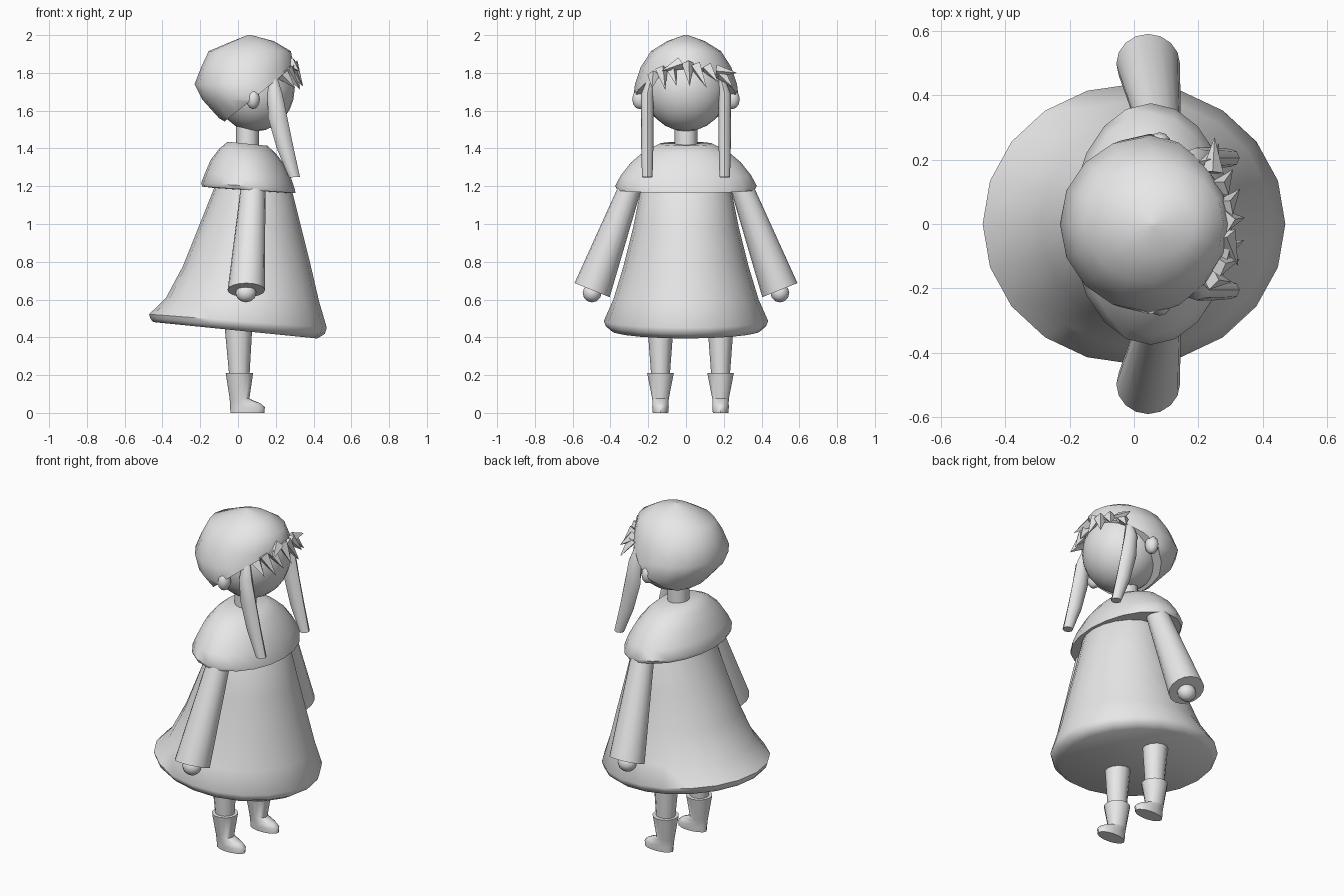
import bpy, bmesh
from math import cos, sin, tau, radians
from mathutils import Vector, Matrix

cube = bpy.data.objects.get("Cube")
if cube:
    bpy.data.objects.remove(cube)

grey = bpy.data.materials.new("plain grey")
grey.use_nodes = True
shade = (0.8, 0.8, 0.8, 1)
grey.diffuse_color = shade
grey.node_tree.nodes["Principled BSDF"].inputs["Base Color"].default_value = shade


def finish(name, bm, smooth_angle=50):
    """Turn a bmesh into a shaded object."""
    bmesh.ops.recalc_face_normals(bm, faces=bm.faces)
    mesh = bpy.data.meshes.new(name)
    bm.to_mesh(mesh)
    bm.free()
    mesh.materials.append(grey)
    obj = bpy.data.objects.new(name, mesh)
    bpy.context.collection.objects.link(obj)
    bpy.ops.object.select_all(action="DESELECT")
    obj.select_set(True)
    bpy.context.view_layer.objects.active = obj
    bpy.ops.object.shade_smooth_by_angle(angle=radians(smooth_angle))


def loft(rings, sides=16, y=0):
    """Skin a stack of ellipses: back x, front x, half width, height, slope along x, slope along y, y shift."""
    bm = bmesh.new()
    loops = []
    for back, front, half, z, *extra in rings:
        slope_x, slope_y, shift = (extra + [0, 0, 0])[:3]
        middle, reach = (back + front) / 2, (front - back) / 2
        loop = []
        for i in range(sides):
            dx, dy = reach * cos(tau * i / sides), half * sin(tau * i / sides)
            height = z + slope_x * (middle + dx) + slope_y * dy
            loop.append(bm.verts.new((middle + dx, y + shift + dy, height)))
        loops.append(loop)
    for low, high in zip(loops, loops[1:]):
        for i in range(sides):
            j = (i + 1) % sides
            bm.faces.new((low[i], low[j], high[j], high[i]))
    bm.faces.new(loops[0])
    bm.faces.new(loops[-1])
    return bm


def ball(name, centre, size, segments=20):
    bm = bmesh.new()
    bmesh.ops.create_uvsphere(bm, u_segments=segments, v_segments=segments // 2, radius=1)
    bmesh.ops.transform(bm, matrix=Matrix.Translation(centre) @ Matrix.Diagonal((*size, 1)), verts=bm.verts)
    finish(name, bm)


# Flared dress with a hem that dips at the front
finish("dress", loft([
    (-0.07, 0.15, 0.14, 1.38),
    (-0.13, 0.285, 0.24, 1.18),
    (-0.21, 0.335, 0.28, 0.98),
    (-0.29, 0.385, 0.33, 0.78),
    (-0.38, 0.43, 0.385, 0.6, -0.03),
    (-0.47, 0.47, 0.435, 0.487, -0.075),
    (-0.465, 0.46, 0.425, 0.46, -0.09),
    (-0.45, 0.42, 0.4, 0.436, -0.1),
], 20))

# Shoulder cape with a rolled lower edge
finish("cape", loft([
    (-0.055, 0.155, 0.14, 1.43, -0.1),
    (-0.1, 0.2, 0.22, 1.39, -0.08),
    (-0.145, 0.245, 0.29, 1.33, -0.06),
    (-0.175, 0.28, 0.345, 1.26, -0.05),
    (-0.195, 0.3, 0.375, 1.205, -0.06),
    (-0.19, 0.305, 0.365, 1.185, -0.07),
    (-0.13, 0.275, 0.24, 1.182, -0.07),
], 20))

# Neck and face
finish("neck", loft([(-0.01, 0.11, 0.06, 1.38), (-0.01, 0.11, 0.06, 1.56)], 12))
ball("face", (0.09, 0, 1.715), (0.21, 0.22, 0.225), 24)

# Hair cap, trimmed along a slanted hairline
hair = loft([
    (0.05, 0.07, 0.01, 2.0),
    (-0.03, 0.19, 0.1, 1.968),
    (-0.155, 0.28, 0.185, 1.915),
    (-0.195, 0.295, 0.24, 1.83),
    (-0.23, 0.3, 0.27, 1.74),
    (-0.19, 0.29, 0.28, 1.66),
    (-0.1, 0.25, 0.22, 1.56),
    (0.0, 0.18, 0.1, 1.5),
], 16)
cut = bmesh.ops.bisect_plane(hair, geom=hair.verts[:] + hair.edges[:] + hair.faces[:],
                             plane_co=(0, 0, 1.6), plane_no=(0.8, 0, -1), clear_outer=True)
rim = [e for e in cut["geom_cut"] if isinstance(e, bmesh.types.BMEdge)]
bmesh.ops.edgeloop_fill(hair, edges=rim)
finish("hair_cap", hair)

# Pointed fringe tufts: root y, root height, tip y, tip height
tufts = [(-0.17, 1.79, -0.18, 1.72), (-0.13, 1.82, -0.11, 1.71), (-0.08, 1.83, -0.05, 1.73),
         (-0.03, 1.85, -0.13, 1.81), (0.01, 1.85, 0.02, 1.73), (0.05, 1.84, 0.11, 1.72),
         (0.11, 1.83, 0.17, 1.75), (0.16, 1.81, 0.27, 1.8), (0.18, 1.8, 0.25, 1.72)]
for number, (root_y, root_z, tip_y, tip_z) in enumerate(tufts):
    root = Vector((0.285 - 1.6 * root_y ** 2, root_y, root_z))
    tip = Vector((0.345 - 1.3 * tip_y ** 2, tip_y, tip_z))
    axis = tip - root
    bm = bmesh.new()
    bmesh.ops.create_cone(bm, cap_ends=True, segments=4, radius1=0.034, radius2=0, depth=axis.length)
    turn = axis.to_track_quat("Z", "Y").to_matrix().to_4x4()
    bmesh.ops.transform(bm, matrix=Matrix.Translation((root + tip) / 2) @ turn, verts=bm.verts)
    finish(f"fringe_tuft_{number}", bm, 30)

# Parts repeated on both sides; the legs stand slightly off centre
for side, sign, leg_y in (("left", 1, 0.183), ("right", -1, -0.135)):
    ball(side + "_ear", (0.08, sign * 0.245, 1.66), (0.036, 0.04, 0.052), 12)

    finish(side + "_hair_lock", loft([
        (0.16, 0.21, 0.02, 1.77, 0, 0, -sign * 0.02),
        (0.155, 0.235, 0.032, 1.69),
        (0.16, 0.262, 0.032, 1.56),
        (0.205, 0.295, 0.032, 1.4),
        (0.27, 0.328, 0.028, 1.23, 0.06),
    ], 8, sign * 0.205))

    lean = sign * 0.4
    finish(side + "_sleeve", loft([
        (0.015, 0.145, 0.055, 1.2, 0, lean, sign * 0.293),
        (-0.055, 0.143, 0.093, 0.65, 0, lean, sign * 0.497),
    ], 16))
    ball(side + "_hand", (0.042, sign * 0.497, 0.635), (0.055, 0.05, 0.05), 12)

    finish(side + "_leg", loft([(-0.075, 0.078, 0.072, 0.5), (-0.045, 0.06, 0.048, 0.18)], 12, leg_y))
    finish(side + "_boot", loft([
        (-0.04, 0.14, 0.042, 0),
        (-0.042, 0.142, 0.045, 0.03),
        (-0.043, 0.12, 0.044, 0.05),
        (-0.044, 0.06, 0.045, 0.075),
        (-0.065, 0.08, 0.072, 0.21),
    ], 14, leg_y))
